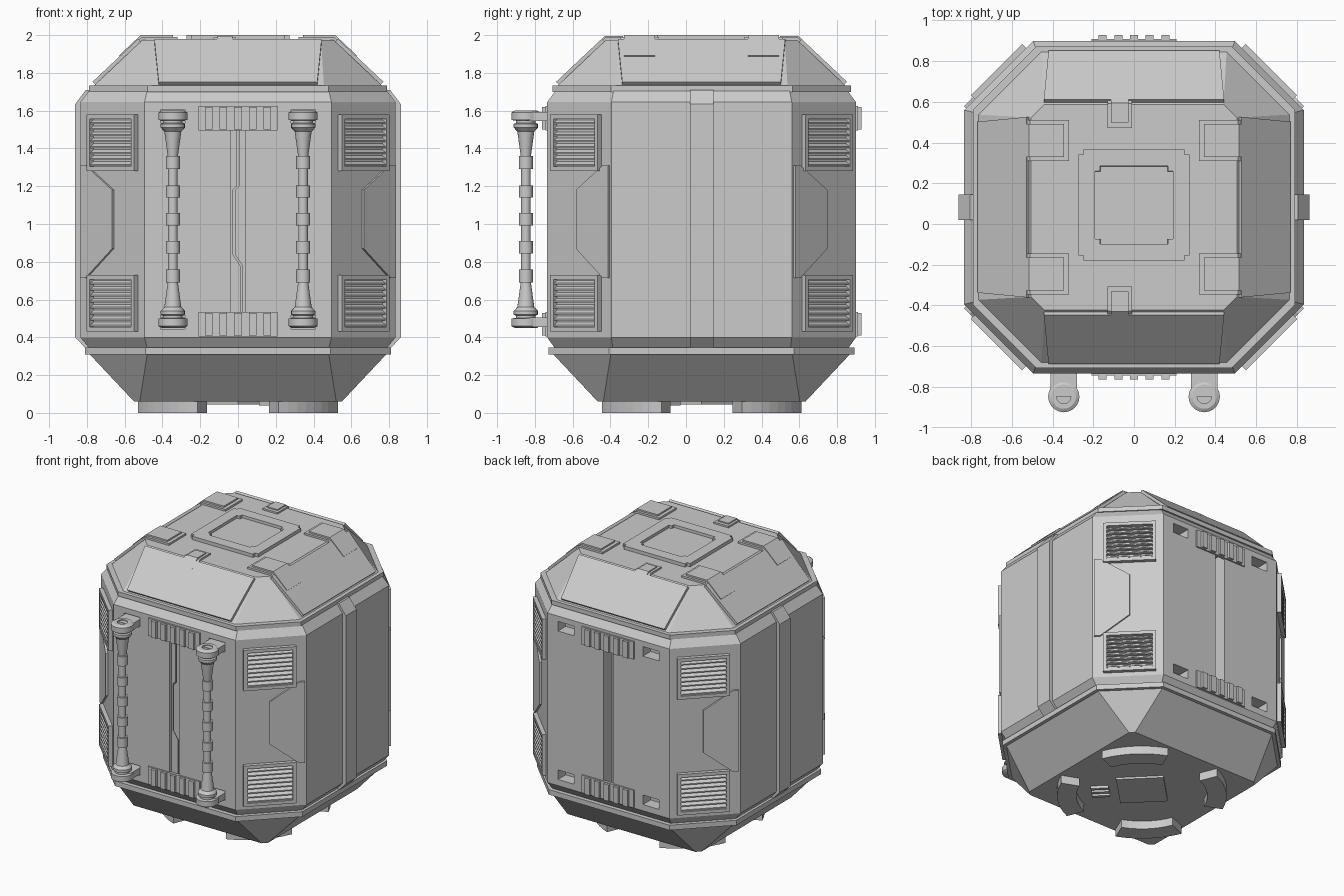
import bpy, bmesh
from math import sin, cos, pi, radians, atan2
from mathutils import Matrix, Vector

if "Cube" in bpy.data.objects:
    bpy.data.objects.remove(bpy.data.objects["Cube"])

C = 0.0825            # y of the body axis
HX, HY = 0.835, 0.8175
RD = 0.928            # axis to diagonal face


def finish(name, bm, smooth=False):
    bmesh.ops.recalc_face_normals(bm, faces=bm.faces[:])
    me = bpy.data.meshes.new(name)
    bm.to_mesh(me)
    bm.free()
    ob = bpy.data.objects.new(name, me)
    bpy.context.collection.objects.link(ob)
    if smooth:
        bpy.context.view_layer.objects.active = ob
        ob.select_set(True)
        bpy.ops.object.shade_smooth_by_angle(angle=radians(30))
        ob.select_set(False)
    return ob


def basis(x, y, z, o):
    return Matrix((x, y, z)).transposed().to_4x4() if o is None else \
        Matrix.Translation(o) @ Matrix((x, y, z)).transposed().to_4x4()


def face(a, r, z=0, tilt=0):
    """Plane facing outward: local x along the wall, y up, z outward."""
    a = radians(a)
    out, tan, up = Vector((cos(a), sin(a), 0)), Vector((-sin(a), cos(a), 0)), Vector((0, 0, 1))
    return basis(tan, up * cos(tilt) - out * sin(tilt), out * cos(tilt) + up * sin(tilt),
                 Vector((0, C, 0)) + out * r + up * z)


def side(a):
    """Profile plane: local x outward, y up, z along the wall."""
    a = radians(a)
    return basis(Vector((cos(a), sin(a), 0)), Vector((0, 0, 1)), Vector((-sin(a), cos(a), 0)), Vector((0, C, 0)))


def rect(x0, x1, y0, y1):
    return [(x0, y0), (x1, y0), (x1, y1), (x0, y1)]


def prisms(name, parts):
    """Each part is (outline, matrix, depth from, depth to)."""
    bm = bmesh.new()
    for pts, m, d0, d1 in parts:
        lo = [bm.verts.new(m @ Vector((x, y, d0))) for x, y in pts]
        hi = [bm.verts.new(m @ Vector((x, y, d1))) for x, y in pts]
        bm.faces.new(lo)
        bm.faces.new(hi)
        for i in range(len(pts)):
            j = (i + 1) % len(pts)
            bm.faces.new((lo[i], lo[j], hi[j], hi[i]))
    return finish(name, bm)


def skin(name, rings, smooth=False):
    bm = bmesh.new()
    vs = [[bm.verts.new(p) for p in r] for r in rings]
    n = len(vs[0])
    for a, b in zip(vs, vs[1:]):
        for i in range(n):
            bm.faces.new((a[i], a[(i + 1) % n], b[(i + 1) % n], b[i]))
    bm.faces.new(vs[0])
    bm.faces.new(vs[-1])
    return finish(name, bm, smooth)


def octagons(name, sections):
    rings = []
    for z, hx, hy, c in sections:
        q = [(hx, c - hy), (hx, hy - c), (hx - c, hy), (c - hx, hy),
             (-hx, hy - c), (-hx, c - hy), (c - hx, -hy), (hx - c, -hy)]
        rings.append([(x, y + C, z) for x, y in q])
    return skin(name, rings)


# Hull tiers
octagons("lower_hull", [(0.06, .55, .55, .03), (0.315, .79, .79, .31)])
octagons("lower_rim", [(0.31, .81, .81, .32), (0.347, .81, .81, .32)])
body = octagons("body", [(0.34, .785, .775, .305), (0.40, HX, HY, .34), (1.645, HX, HY, .34), (1.71, .785, .77, .305)])
octagons("upper_rim", [(1.70, .79, .79, .31), (1.732, .79, .79, .31)])
octagons("roof", [(1.73, .765, .765, .31), (1.975, .505, .505, .065)])

# Door grooves and bracket sockets cut front and back
cuts = []
for a in (-90, 90):
    m = face(a, HY)
    cuts.append((rect(-.04, .04, .48, 1.54), m, -.10, .05))
    for s in (-1, 1):
        for z in (.48, 1.57):
            cuts.append((rect(s * .345 - .065, s * .345 + .065, z - .035, z + .035), m, -.09, .05))
cutter = prisms("cutter", cuts)
cutter.hide_render = True
mod = body.modifiers.new("cut", 'BOOLEAN')
mod.object, mod.solver = cutter, 'EXACT'
bpy.context.view_layer.update()
cut_mesh = bpy.data.meshes.new_from_object(body.evaluated_get(bpy.context.evaluated_depsgraph_get()))
body.modifiers.clear()
body.data = cut_mesh
bpy.data.objects.remove(cutter)

# Interlocking door edges in the front groove
m = face(-90, HY)
seam = [(0, 1.52), (0, 1.20), (-.022, 1.18), (-.022, .84), (.018, .78), (.018, .50)]
prisms("door_edges", [
    ([(-.04, 1.52)] + [(x - .006, z) for x, z in seam] + [(-.04, .50)], m, -.09, -.02),
    ([(.04, 1.52)] + [(x + .006, z) for x, z in seam] + [(.04, .50)], m, -.09, -.012)])

# Ribbed blocks above and below the doors
for nm, a in (("front", -90), ("back", 90)):
    m = face(a, HY)
    for lv, z in (("lower", .47), ("upper", 1.56)):
        parts = [(rect(-.21, .21, z - .065, z + .065), m, -.01, .01)]
        for i in range(-2, 3):
            parts.append((rect(i * .077 - .02, i * .077 + .02, z - .06, z + .06), m, 0, .028))
        prisms(f"{nm}_{lv}_ribs", parts)

# Side straps running the height of the body
for nm, a in (("right", 0), ("left", 180)):
    prisms(f"{nm}_side_band", [([(.76, .345), (.81, .345), (.862, .40), (.862, 1.635), (.805, 1.71), (.76, 1.71)],
                               side(a), -.062, .062)])

# Corner plates and louvred vents on the diagonals
for k in range(4):
    a = 45 + 90 * k
    m, s = face(a, RD), (-1 if k % 2 == 0 else 1)
    prisms(f"corner_plate_{k}", [([(0, .87), (0, 1.18), (s * .2, 1.31), (s * .24, 1.31), (s * .24, .715), (s * .2, .715)],
                                 m, -.01, .014)])
    for lv, z in (("lower", .58), ("upper", 1.43)):
        w, h, e = .178, .15, .024
        parts = [(rect(-w, w, z - h, z - h + e), m, -.01, .028), (rect(-w, w, z + h - e, z + h), m, -.01, .028),
                 (rect(-w, e - w, z - h + e, z + h - e), m, -.01, .028),
                 (rect(w - e, w, z - h + e, z + h - e), m, -.01, .028)]
        for i in range(8):
            b = z - h + e + .004 + i * .0315
            parts.append(([(RD - .005, b), (RD + .022, b), (RD + .022, b + .008), (RD - .005, b + .026)],
                          side(a), e - w, w - e))
        prisms(f"vent_{lv}_{k}", parts)

# Sloped roof panels
for k in range(4):
    m = face(90 * k, .765, 1.73, atan2(.26, .245))
    prisms(f"roof_panel_{k}", [([(-.42, .012), (.42, .012), (.443, .343), (-.443, .343)], m, -.005, .02)])


# Clamps folded over the roof edge
def clamp(name, a, t, w, r0, r1, base, top):
    def prof(h, r0, r1):
        d = .505 + h * .4
        z = 1.975 + h
        z1 = z - (r1 - d) * .942
        return [(r0, 1.96), (r0, z), (d, z), (r1, z1), (r1 - .04, z1 - .045), (.49, 1.94)]
    prisms(name, [(prof(base, r0, r1), side(a), t - w, t + w),
                  (prof(top, r0 + .025, r1 - .035), side(a), t - w + .018, t + w - .018)])


for nm, a in (("right", 0), ("left", 180)):
    for i, s in enumerate((-1, 1)):
        clamp(f"{nm}_roof_clamp_{i}", a, s * .328, .1, .32, .665, .014, .025)
clamp("front_roof_clamp", -90, -.07, .06, .39, .61, .012, .02)
clamp("back_roof_clamp", 90, .07, .06, .39, .61, .012, .02)

# Roof hatch with a sunken centre
bm = bmesh.new()
bmesh.ops.create_cube(bm, size=1, matrix=Matrix.Translation((0, .093, 1.98)) @ Matrix.Diagonal((.545, .545, .04, 1)))
bmesh.ops.bevel(bm, geom=[e for e in bm.edges if abs(e.verts[0].co.z - e.verts[1].co.z) > .01],
                offset=.025, segments=2, affect='EDGES')
top = max(bm.faces, key=lambda f: f.calc_center_median().z)
bmesh.ops.inset_region(bm, faces=[top], thickness=.115)
bmesh.ops.inset_region(bm, faces=[top], thickness=.001, depth=-.02)
finish("roof_hatch", bm)

# Grab bars, turned from a profile and mirrored about mid height
half = [(.035, 1.58), (.035, 1.60), (.06, 1.60), (.077, 1.59), (.077, 1.55), (.052, 1.548), (.052, 1.535),
        (.064, 1.53), (.064, 1.51), (.045, 1.49), (.027, 1.36), (.037, 1.36), (.037, 1.29), (.025, 1.29),
        (.025, 1.205), (.037, 1.205), (.037, 1.14), (.025, 1.14), (.025, 1.058), (.037, 1.058)]
profile = half + [(r, 2.05 - z) for r, z in reversed(half)]
ground = Matrix.Identity(4)
for nm, x in (("left", -.345), ("right", .345)):
    skin(f"{nm}_grab_bar", [[(x + r * cos(2 * pi * i / 20), -.848 + r * sin(2 * pi * i / 20), z) for i in range(20)]
                            for r, z in profile], smooth=True)
    prisms(f"{nm}_grab_bar_brackets", [(rect(x - .065, x + .065, -.848, -.65), ground, z - .024, z + .024)
                                       for z in (.48, 1.57)])

# Curved feet
for k in range(4):
    ang = [radians(90 * k + 22 + 46 * i / 8) for i in range(9)]
    pts = [(.57 * cos(t), C + .57 * sin(t)) for t in ang] + [(.44 * cos(t), C + .44 * sin(t)) for t in reversed(ang)]
    prisms(f"foot_{k}", [(pts, ground, 0, .08)])

# Underside service panel and small grille
turn = Matrix.Translation((0, C, 0)) @ Matrix.Rotation(radians(-45), 4, 'Z')
prisms("underside_panel", [(rect(-.16, .16, -.16, .16), turn, .045, .07)])
prisms("underside_grille", [(rect(.22, .34, y - .012, y + .012), turn, .04, .07) for y in (-.05, 0, .05)])
